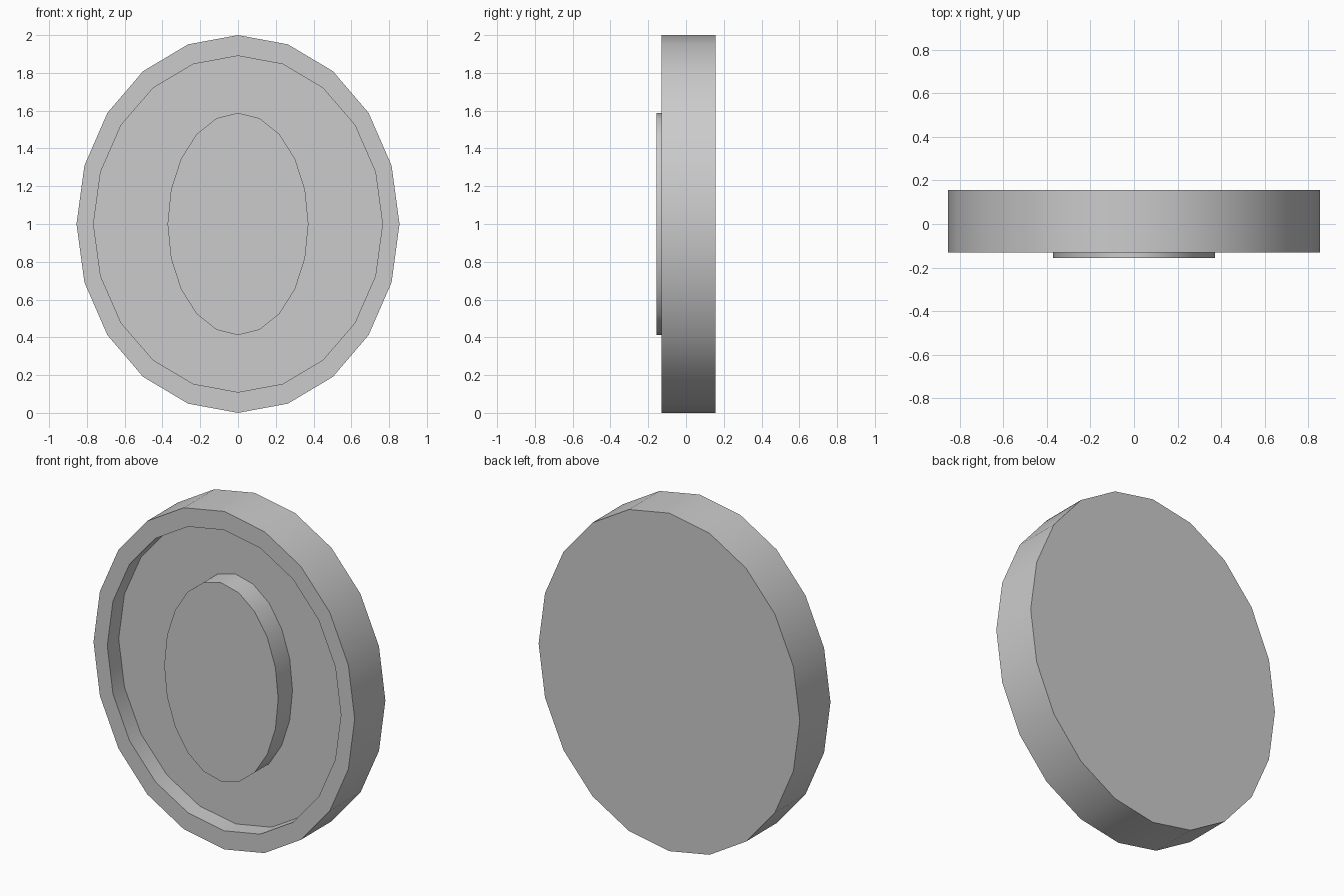
import bpy, bmesh, math

cube = bpy.data.objects.get("Cube")
if cube:
    bpy.data.objects.remove(cube, do_unlink=True)

SIDES = 20
FRONT, BACK, FLOOR, BOSS = -0.13, 0.157, -0.023, -0.157

grey = bpy.data.materials.new("plain grey")
grey.use_nodes = True
colour = (0.6, 0.6, 0.6, 1)
grey.diffuse_color = colour
grey.node_tree.nodes["Principled BSDF"].inputs["Base Color"].default_value = colour


def oval_part(name, rings):
    """Skin a stack of oval rings (x radius, z radius, y) and cap both ends."""
    bm = bmesh.new()
    loops = []
    for rx, rz, y in rings:
        angles = [2 * math.pi * i / SIDES for i in range(SIDES)]
        loops.append([bm.verts.new((rx * math.cos(a), y, 1 + rz * math.sin(a)))
                      for a in angles])
    for a, b in zip(loops, loops[1:]):
        for i in range(SIDES):
            j = (i + 1) % SIDES
            bm.faces.new((a[i], a[j], b[j], b[i]))
    bm.faces.new(loops[0])
    bm.faces.new(loops[-1])
    bmesh.ops.recalc_face_normals(bm, faces=bm.faces)
    mesh = bpy.data.meshes.new(name)
    bm.to_mesh(mesh)
    bm.free()
    mesh.materials.append(grey)
    obj = bpy.data.objects.new(name, mesh)
    bpy.context.collection.objects.link(obj)
    bpy.ops.object.select_all(action='DESELECT')
    obj.select_set(True)
    bpy.context.view_layer.objects.active = obj
    bpy.ops.object.shade_smooth_by_angle(angle=math.radians(35))
    return obj


# Oval dish: back, outer wall, raised rim, recess wall and recessed floor
oval_part("oval_dish", [(0.855, 1.0, BACK), (0.855, 1.0, FRONT),
                        (0.765, 0.89, FRONT), (0.765, 0.89, FLOOR)])

# Central boss rising from the floor past the rim
oval_part("centre_boss", [(0.373, 0.588, FLOOR + 0.005), (0.373, 0.588, BOSS)])
